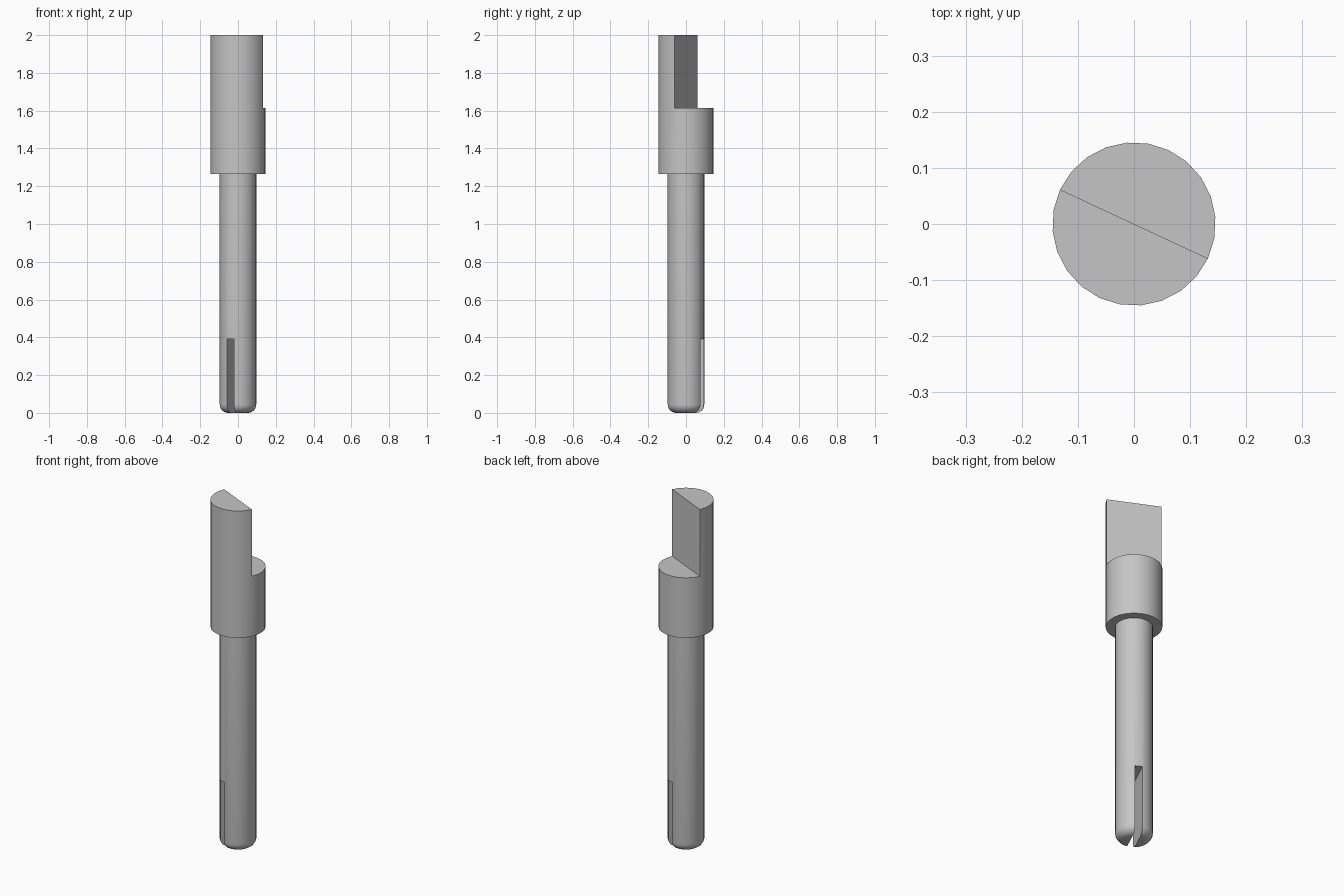
import bpy
import bmesh
import math
from mathutils import Matrix

SIDES = 24
TURN = math.radians(-25)      # direction of the flat on the head
SHANK_R, HEAD_R = 0.097, 0.1455
COLLAR_Z, STEP_Z, TOP_Z = 1.265, 1.613, 2.0
SLOT_W, SLOT_Z = 0.04, 0.39
FILLET = 0.045

if "Cube" in bpy.data.objects:
    bpy.data.objects.remove(bpy.data.objects["Cube"])

steel = bpy.data.materials.new("grey steel")
steel.use_nodes = True
GREY = (0.56, 0.56, 0.56, 1)
steel.diffuse_color = GREY
steel.node_tree.nodes["Principled BSDF"].inputs["Base Color"].default_value = GREY


def finish(name, bm):
    bmesh.ops.recalc_face_normals(bm, faces=bm.faces)
    mesh = bpy.data.meshes.new(name)
    bm.to_mesh(mesh)
    bm.free()
    mesh.materials.append(steel)
    obj = bpy.data.objects.new(name, mesh)
    obj.rotation_euler.z = TURN
    bpy.context.collection.objects.link(obj)
    return obj


def lathe(name, profile):
    """Revolve (radius, z) points around z and cap both ends."""
    bm = bmesh.new()
    rings = []
    for r, z in profile:
        angles = [math.tau * i / SIDES for i in range(SIDES)]
        rings.append([bm.verts.new((r * math.cos(a), r * math.sin(a), z)) for a in angles])
    for low, high in zip(rings, rings[1:]):
        for i in range(SIDES):
            j = (i + 1) % SIDES
            bm.faces.new((low[i], low[j], high[j], high[i]))
    bm.faces.new(rings[0][::-1])
    bm.faces.new(rings[-1])
    return finish(name, bm)


def cut_box(obj, low, high):
    """Subtract a box given by two corners in the turned frame."""
    bm = bmesh.new()
    size = [b - a for a, b in zip(low, high)]
    mid = [(a + b) / 2 for a, b in zip(low, high)]
    bmesh.ops.create_cube(bm, size=1, matrix=Matrix.Translation(mid) @ Matrix.Diagonal((*size, 1)))
    cutter = finish(obj.name + "_cutter", bm)
    cutter.hide_render = True
    mod = obj.modifiers.new("cut", "BOOLEAN")
    mod.operation = "DIFFERENCE"
    mod.solver = "EXACT"
    mod.object = cutter
    bpy.context.view_layer.objects.active = obj
    bpy.ops.object.modifier_apply(modifier=mod.name)
    bpy.data.objects.remove(cutter)


# Shank with a rounded lower end and a slot across it
steps = 6
arc = [math.pi / 2 * i / steps for i in range(steps + 1)]
rounded = [(SHANK_R - FILLET * (1 - math.sin(a)), FILLET * (1 - math.cos(a))) for a in arc]
shank = lathe("shank", rounded + [(SHANK_R, COLLAR_Z + 0.02)])
cut_box(shank, (-SLOT_W / 2, -1, -1), (SLOT_W / 2, 1, SLOT_Z))

# Thick head, its upper part cut away to a half round
head = lathe("half_round_head", [(HEAD_R, COLLAR_Z), (HEAD_R, TOP_Z)])
cut_box(head, (-1, 0, STEP_Z), (1, 1, TOP_Z + 1))

# Smooth round walls, crisp edges
bpy.ops.object.select_all(action="DESELECT")
for obj in (shank, head):
    obj.select_set(True)
bpy.ops.object.shade_smooth_by_angle(angle=math.radians(30))
